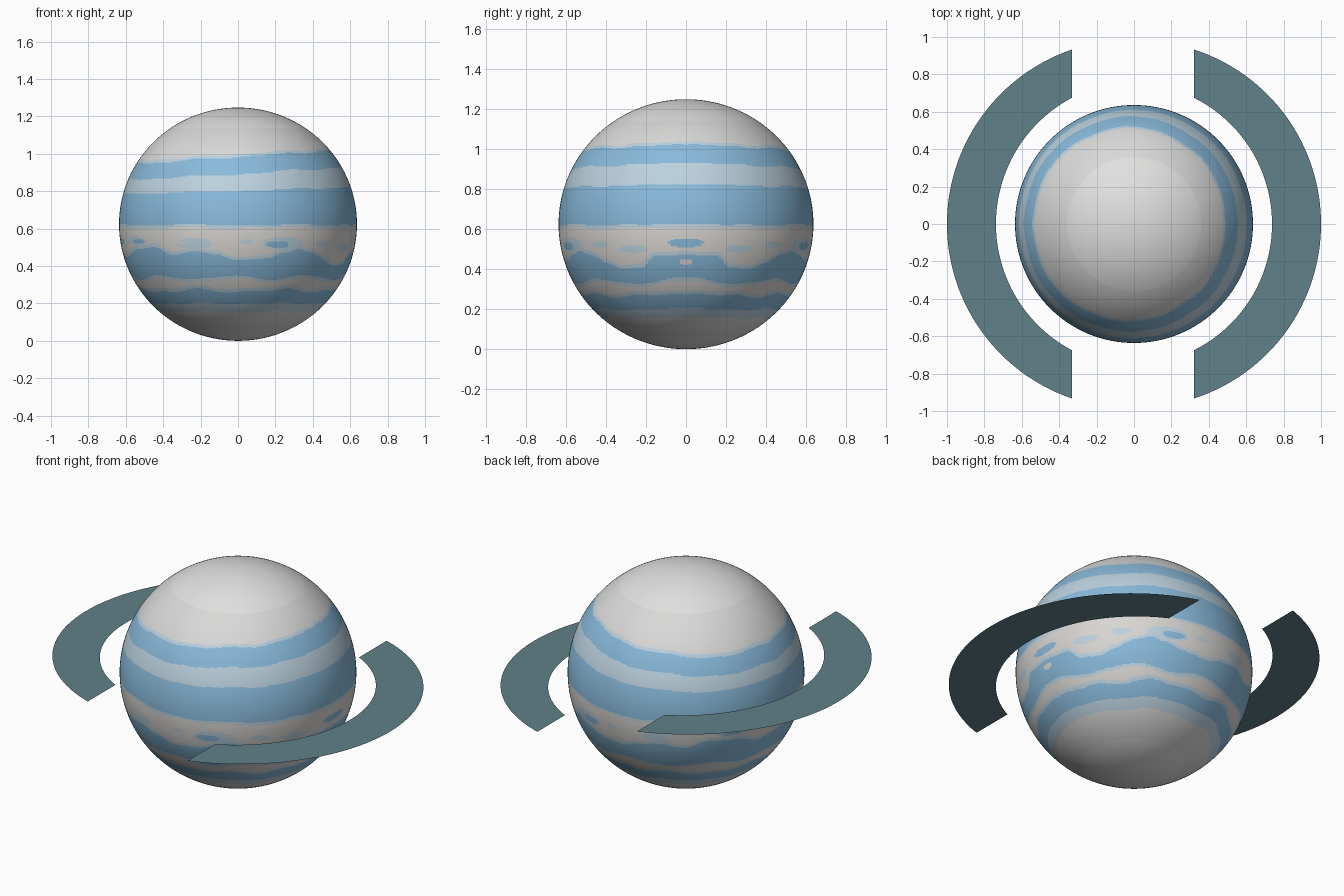
import bpy, bmesh, math

if "Cube" in bpy.data.objects:
    bpy.data.objects.remove(bpy.data.objects["Cube"])


def lin(c):
    c /= 255
    return c / 12.92 if c < 0.04045 else ((c + 0.055) / 1.055) ** 2.4


def material(name, r, g, b):
    m = bpy.data.materials.new(name)
    m.diffuse_color = (lin(r), lin(g), lin(b), 1)
    m.use_nodes = True
    m.node_tree.nodes["Principled BSDF"].inputs["Base Color"].default_value = m.diffuse_color
    return m


WHITE, PALE, BLUE, LIGHT, CREAM = range(5)
planet_mats = [material("cap white", 224, 225, 223),
               material("pale grey", 217, 217, 216),
               material("band blue", 137, 186, 219),
               material("light blue", 188, 210, 223),
               material("cream grey", 217, 214, 210)]
ring_mat = material("ring teal", 96, 129, 137)


def new_object(name, bm, mats):
    me = bpy.data.meshes.new(name)
    bm.to_mesh(me)
    bm.free()
    for m in mats:
        me.materials.append(m)
    ob = bpy.data.objects.new(name, me)
    bpy.context.collection.objects.link(ob)
    return ob


# Upper edge of the stormy blue belt: (azimuth from +x in degrees, height)
EDGE = [(0, .47), (14, .465), (22, .41), (32, .40), (40, .43), (50, .47), (58, .49),
        (66, .47), (76, .44), (90, .43), (100, .46), (112, .48), (124, .46),
        (136, .50), (150, .49), (165, .45), (180, .47)]
# Storm spots: (azimuth, height, half width in degrees, half height, colour)
SPOTS = [(0, .53, 8, .022, BLUE), (67, .52, 11, .036, LIGHT), (70, .515, 6, .02, BLUE),
         (112, .52, 9, .03, LIGHT), (118, .525, 3, .01, CREAM), (150, .535, 9, .025, LIGHT),
         (148, .53, 5, .013, BLUE), (25, .50, 7, .02, LIGHT), (0, .435, 3, .015, CREAM),
         (44, .52, 5, .018, LIGHT), (86, .53, 3, .012, LIGHT), (172, .53, 7, .02, BLUE)]


def edge(a):
    for (a0, z0), (a1, z1) in zip(EDGE, EDGE[1:]):
        if a <= a1:
            t = (a - a0) / (a1 - a0)
            t = t * t * (3 - 2 * t)
            return z0 + (z1 - z0) * t
    return EDGE[-1][1]


def band(x, y, z):
    """Colour of the planet at a point; the pattern mirrors front to back."""
    r = math.atan2(abs(y), x)
    a = math.degrees(r)
    tilt = math.cos(r)
    w = 0.004 * math.sin(7 * r) + 0.003 * math.sin(13 * r + 1)
    if z > 1.14:
        return WHITE
    if z > 0.998 + 0.033 * tilt + w:
        return PALE
    if z > 0.983 + 0.035 * tilt + w:
        return LIGHT
    if z > 0.892 + 0.033 * tilt + w:
        return BLUE
    if z > 0.802 + 0.018 * tilt + 0.5 * w:
        return LIGHT
    if z > 0.62 + 0.5 * w:
        return BLUE
    if z > 0.603 + w:
        return LIGHT
    low = 0.338 + 0.014 * math.sin(8 * r + 1.2) + w
    if z > low:
        for sa, sz, da, dz, col in reversed(SPOTS):
            if ((a - sa) / da) ** 2 + ((z - sz) / dz) ** 2 < 1:
                return col
        e = edge(a)
        return BLUE if z < e else LIGHT if z < e + 0.018 else CREAM
    if z > low - 0.015:
        return LIGHT
    if z > 0.285 + 2 * w:
        return CREAM
    if z > 0.268 + 2 * w:
        return LIGHT
    if z > 0.2 + w:
        return BLUE
    if z > 0.155 + w:
        return LIGHT
    return PALE if z > 0.06 else WHITE


# Planet: slightly flattened globe, painted per face
bm = bmesh.new()
bmesh.ops.create_uvsphere(bm, u_segments=256, v_segments=320, radius=1)
for v in bm.verts:
    v.co = (v.co.x * 0.636, v.co.y * 0.636, 0.6235 + v.co.z * 0.6235)
for f in bm.faces:
    f.smooth = True
    f.material_index = band(*f.calc_center_median())
new_object("planet", bm, planet_mats)


# Half rings: flat sheets cut off straight on the inner side
def half_ring(name, side, z, cut, outer, inner, n=64):
    bm = bmesh.new()
    rows = []
    for c, r in (outer, inner):
        t = math.acos((cut - c) / r)
        rows.append([bm.verts.new((side * (c + r * math.cos(k)), r * math.sin(k), z))
                     for k in (t * (2 * i / n - 1) for i in range(n + 1))])
    o, q = rows
    for i in range(n):
        bm.faces.new((o[i], o[i + 1], q[i + 1], q[i]))
    bmesh.ops.recalc_face_normals(bm, faces=bm.faces)
    if next(iter(bm.faces)).normal.z < 0:
        bmesh.ops.reverse_faces(bm, faces=bm.faces[:])
    new_object(name, bm, [ring_mat])


half_ring("right_half_ring", 1, 0.54, 0.322, (0.02, 0.98), (-0.016, 0.754))
half_ring("left_half_ring", -1, 0.717, 0.332, (0.015, 0.985), (-0.026, 0.764))
